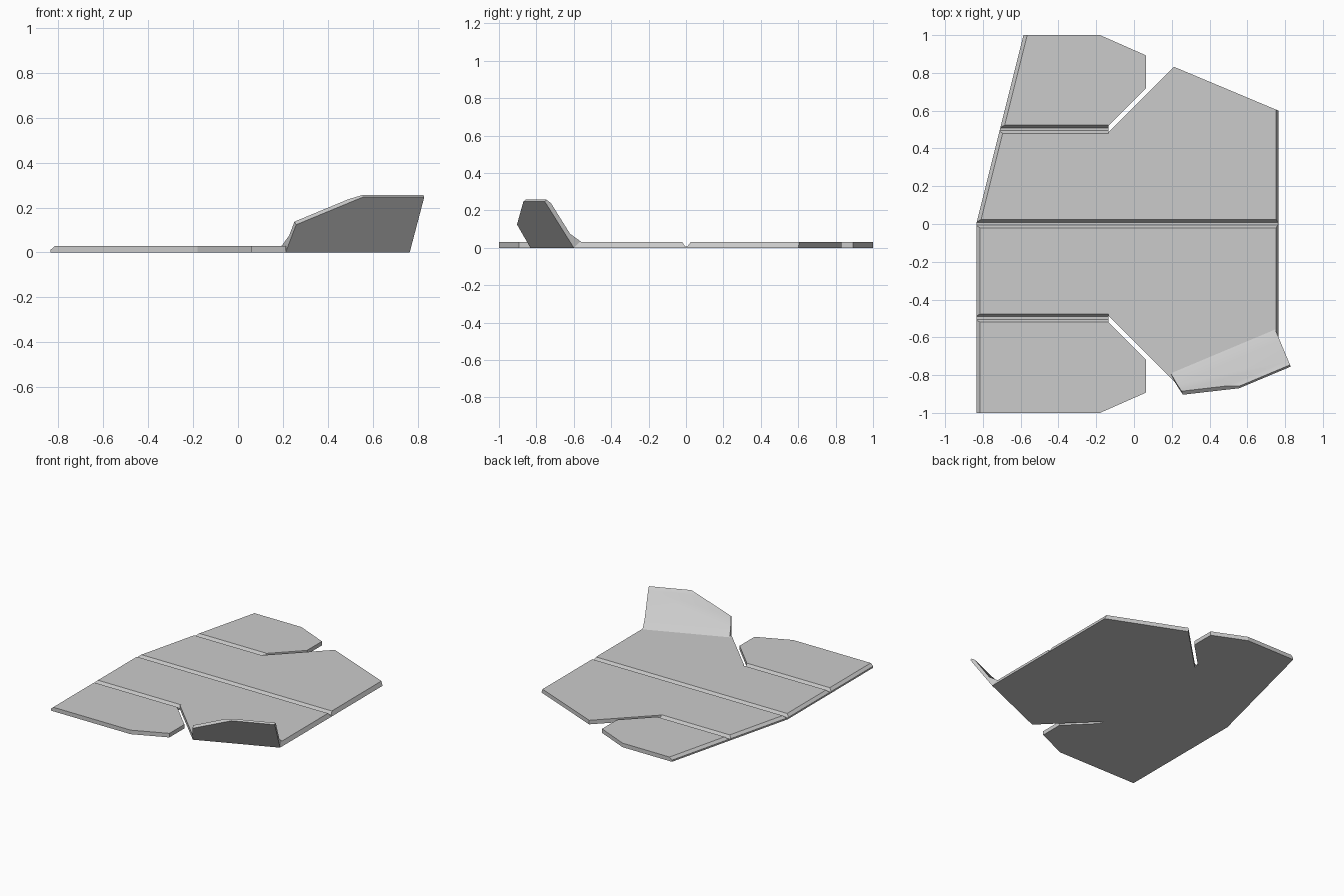
import bpy
import bmesh
from mathutils import Vector

cube = bpy.data.objects.get("Cube")
if cube:
    bpy.data.objects.remove(cube, do_unlink=True)

THICK = 0.03

grey = bpy.data.materials.new("light_grey")
grey.use_nodes = True
colour = (0.6, 0.6, 0.6, 1)
grey.diffuse_color = colour
grey.node_tree.nodes["Principled BSDF"].inputs["Base Color"].default_value = colour


def prism(points, offset):
    """Closed solid made by sweeping a polygon along an offset."""
    bm = bmesh.new()
    face = bm.faces.new([bm.verts.new(p) for p in points])
    swept = bmesh.ops.extrude_face_region(bm, geom=[face], use_keep_orig=True)
    verts = [g for g in swept["geom"] if isinstance(g, bmesh.types.BMVert)]
    bmesh.ops.translate(bm, verts=verts, vec=offset)
    bmesh.ops.recalc_face_normals(bm, faces=bm.faces)
    return bm


def trim(bm, point, normal):
    """Cut away everything on the normal side of a plane and cap it."""
    bmesh.ops.bisect_plane(bm, geom=bm.verts[:] + bm.edges[:] + bm.faces[:],
                           plane_co=point, plane_no=Vector(normal).normalized(),
                           clear_outer=True)
    bmesh.ops.holes_fill(bm, edges=[e for e in bm.edges if e.is_boundary])
    bmesh.ops.recalc_face_normals(bm, faces=bm.faces)


def finish(bm, name):
    mesh = bpy.data.meshes.new(name)
    bm.to_mesh(mesh)
    bm.free()
    mesh.materials.append(grey)
    obj = bpy.data.objects.new(name, mesh)
    bpy.context.collection.objects.link(obj)
    return obj


def select(obj):
    bpy.ops.object.select_all(action='DESELECT')
    obj.select_set(True)
    bpy.context.view_layer.objects.active = obj


# Base panel: half outline mirrored, with one tail corner swept in
half = [(0.765, 0.6), (0.212, 0.832), (-0.135, 0.487), (-0.135, 0.52),
        (0.063, 0.718), (0.063, 0.893), (-0.18, 1)]
outline = half + [(-0.585, 1), (-0.835, 0), (-0.835, -1)]
outline += [(x, -y) for x, y in reversed(half)]
bm = prism([(x, y, 0) for x, y in outline], (0, 0, THICK))

# Chamfers on the tail edges and slope on the nose edge
trim(bm, (-0.835, 0, 0.012), (-0.9, 0, 1))
trim(bm, (-0.835, 0, 0.012), (-0.9, 0.225, 1))
trim(bm, (0.765, 0, 0), (1, 0, 0.43))
panel = finish(bm, "base_panel")

# Fold grooves
for y, end in ((0.502, -0.135), (0.002, 0.9), (-0.498, -0.135)):
    section = [(-0.029, 0.04), (-0.007, 0.008), (0.007, 0.008), (0.029, 0.04)]
    bm = prism([(-0.9, y + dy, z) for dy, z in section], (end + 0.9, 0, 0))
    cutter = finish(bm, "groove_cutter")
    cutter.hide_render = True
    cut = panel.modifiers.new("groove", 'BOOLEAN')
    cut.operation = 'DIFFERENCE'
    cut.solver = 'EXACT'
    cut.object = cutter
    select(panel)
    bpy.ops.object.modifier_apply(modifier=cut.name)
    bpy.data.objects.remove(cutter, do_unlink=True)

# Raised flap: cross-section swept along the hinge line
start = Vector((0.212, -0.832, 0))
along = Vector((0.765, -0.6, 0)) - start
hinge = along.normalized()
out = Vector((hinge.y, -hinge.x, 0))
up = Vector((0, 0, 1))
section = [(0, 0), (0.168, 0.247), (0.158, 0.257), (0.132, 0.238),
           (0.022, 0.075), (-0.045, THICK)]
bm = prism([start + out * n + up * z for n, z in section], along)

# Angled end and clipped top corner of the flap
slope = (out * 0.168 + up * 0.247).normalized()
trim(bm, start, slope * 0.016 - hinge * 0.15)
trim(bm, start + hinge * 0.016 + slope * 0.15, slope * 0.284 - hinge * 0.147)
flap = finish(bm, "raised_flap")
select(flap)
bpy.ops.object.shade_smooth_by_angle(angle=0.5)
